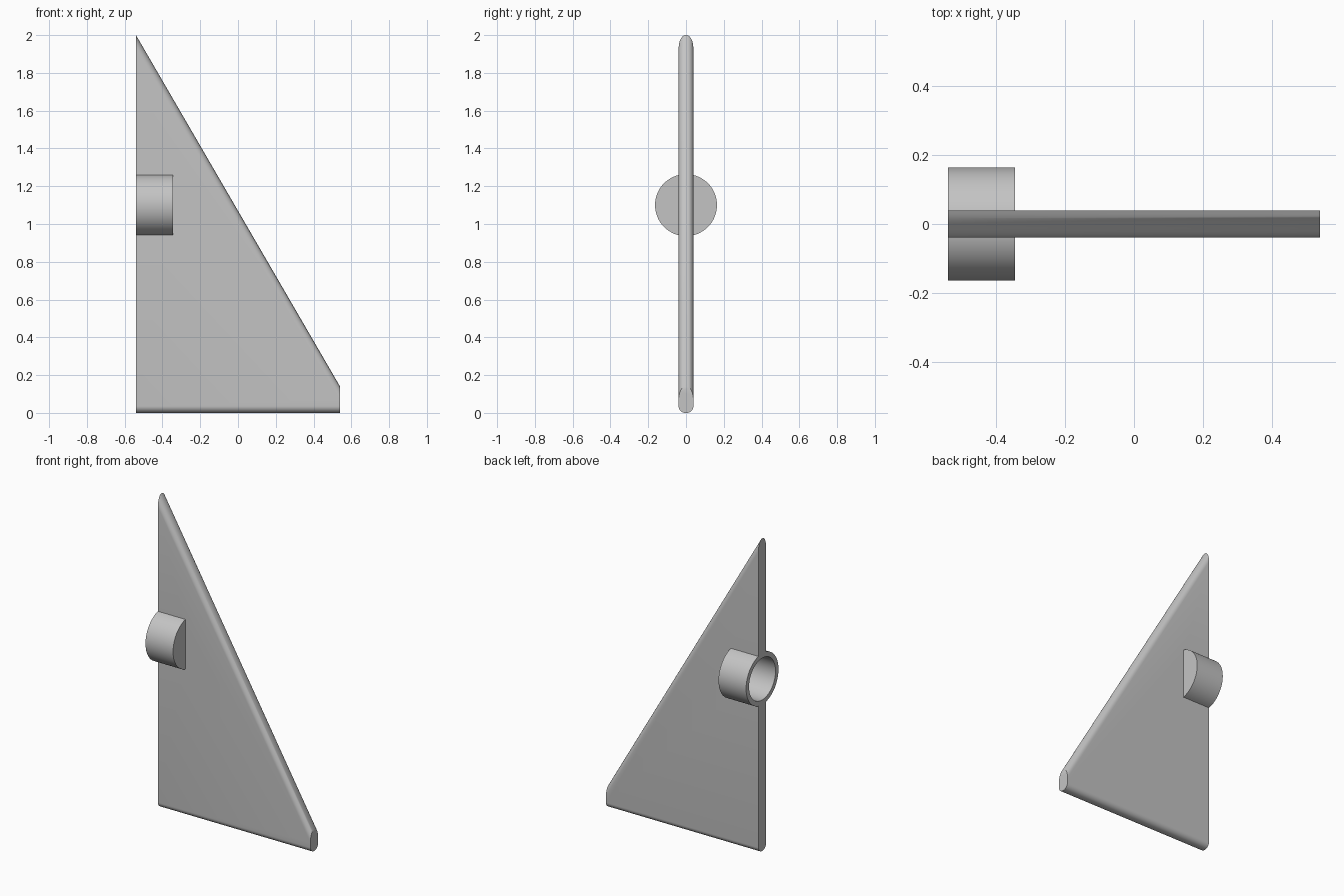
import bpy
import bmesh
import math
from mathutils import Matrix, Vector

cube = bpy.data.objects.get("Cube")
if cube:
    bpy.data.objects.remove(cube, do_unlink=True)

HALF_THICK = 0.039
REAR_X, TIP_X = -0.54, 0.54
AXIS_Z = 1.1

grey = bpy.data.materials.new("plain grey")
grey.use_nodes = True
colour = (0.55, 0.55, 0.55, 1)
grey.diffuse_color = colour
grey.node_tree.nodes["Principled BSDF"].inputs["Base Color"].default_value = colour


def make_object(name, bm):
    bmesh.ops.recalc_face_normals(bm, faces=bm.faces)
    mesh = bpy.data.meshes.new(name)
    bm.to_mesh(mesh)
    bm.free()
    mesh.materials.append(grey)
    obj = bpy.data.objects.new(name, mesh)
    bpy.context.collection.objects.link(obj)
    return obj


def shade(obj):
    bpy.ops.object.select_all(action="DESELECT")
    obj.select_set(True)
    bpy.context.view_layer.objects.active = obj
    bpy.ops.object.shade_smooth_by_angle(angle=math.radians(35))


# Fin plate: extruded outline, rounded along the sloped and bottom edges
bm = bmesh.new()
outline = [(REAR_X, 0), (TIP_X, 0), (TIP_X, 0.14), (REAR_X, 2)]
face = bm.faces.new([bm.verts.new((x, -HALF_THICK, z)) for x, z in outline])
side = bmesh.ops.extrude_face_region(bm, geom=[face])
moved = [v for v in side["geom"] if isinstance(v, bmesh.types.BMVert)]
bmesh.ops.translate(bm, verts=moved, vec=(0, 2 * HALF_THICK, 0))
bmesh.ops.recalc_face_normals(bm, faces=bm.faces)
long_edges = [e for e in bm.edges
              if abs(e.verts[0].co.x - e.verts[1].co.x) > 1]
bmesh.ops.bevel(bm, geom=long_edges, offset=0.036, offset_type="OFFSET",
                segments=8, profile=0.5, affect="EDGES")
fin = make_object("fin_plate", bm)

# Round opening through the plate where the socket sits
bm = bmesh.new()
turn = Matrix.Translation((REAR_X, 0, AXIS_Z)) @ Matrix.Rotation(math.pi / 2, 4, "Y")
bmesh.ops.create_cone(bm, cap_ends=True, segments=64, radius1=0.15,
                      radius2=0.15, depth=0.37, matrix=turn)
cutter = make_object("socket_cutter", bm)
cutter.hide_render = True
cut = fin.modifiers.new("socket opening", "BOOLEAN")
cut.operation = "DIFFERENCE"
cut.solver = "EXACT"
cut.object = cutter
bpy.context.view_layer.objects.active = fin
bpy.ops.object.modifier_apply(modifier=cut.name)
bpy.data.objects.remove(cutter, do_unlink=True)
shade(fin)

# Socket: cup turned around the x axis, open at the rear
bm = bmesh.new()
profile = [(-0.345, 0), (-0.345, 0.164), (REAR_X, 0.164),
           (REAR_X, 0.134), (-0.37, 0.134), (-0.37, 0)]
verts = [bm.verts.new((x, 0, AXIS_Z + r)) for x, r in profile]
edges = [bm.edges.new(pair) for pair in zip(verts, verts[1:])]
bmesh.ops.spin(bm, geom=verts + edges, cent=Vector((0, 0, AXIS_Z)),
               axis=(1, 0, 0), angle=math.tau, steps=64)
bmesh.ops.remove_doubles(bm, verts=bm.verts, dist=0.0005)
shade(make_object("socket", bm))
